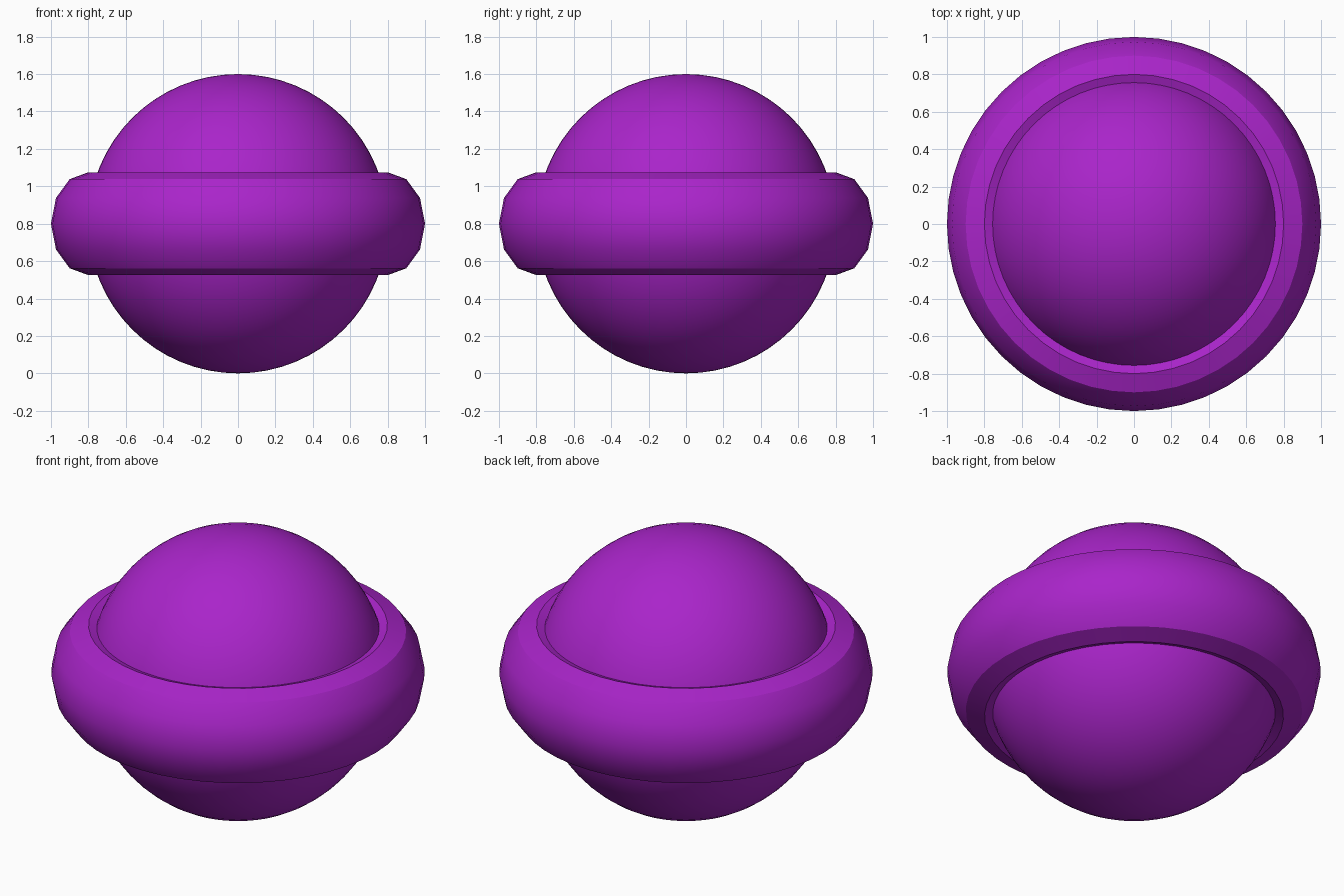
import bpy
import math

cube = bpy.data.objects.get("Cube")
if cube:
    bpy.data.objects.remove(cube, do_unlink=True)

# Single purple colour
purple = bpy.data.materials.new("purple")
purple.use_nodes = True
colour = (0.4, 0.018, 0.59, 1)
purple.diffuse_color = colour
purple.node_tree.nodes["Principled BSDF"].inputs["Base Color"].default_value = colour

MIDDLE = 0.8


def finish(name):
    obj = bpy.context.object
    obj.name = name
    obj.data.materials.append(purple)
    bpy.ops.object.transform_apply(location=False, rotation=False, scale=True)
    bpy.ops.object.shade_smooth_by_angle(angle=math.radians(30))
    return obj


# Round body
bpy.ops.mesh.primitive_uv_sphere_add(segments=64, ring_count=32, radius=0.8,
                                     location=(0, 0, MIDDLE))
finish("ball")

# Thick band around the waist, stretched upright, with a faceted section
bpy.ops.mesh.primitive_torus_add(major_segments=48, minor_segments=12,
                                 major_radius=0.8, minor_radius=0.2,
                                 location=(0, 0, MIDDLE))
bpy.context.object.scale.z = 1.375
finish("waist_ring")
